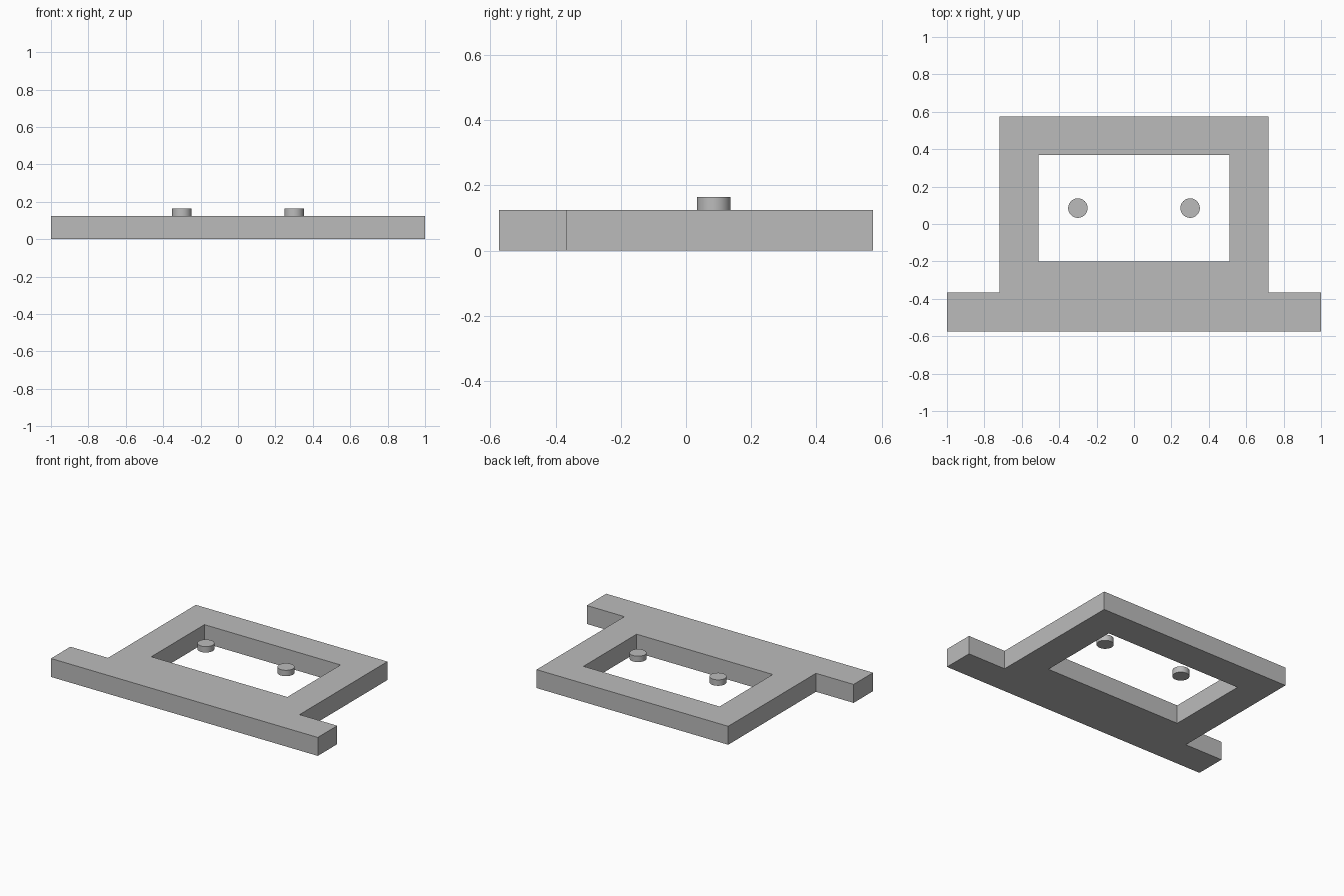
import bpy
import math

cube = bpy.data.objects.get("Cube")
if cube:
    bpy.data.objects.remove(cube, do_unlink=True)

THICK = 0.125      # plate thickness
BACK = 0.574       # half depth of the model
SHOULDER = -0.366  # back edge of the side arms

# Single grey material
grey = bpy.data.materials.new("plain_grey")
grey.use_nodes = True
colour = (0.5, 0.5, 0.5, 1)
grey.diffuse_color = colour
bsdf = grey.node_tree.nodes["Principled BSDF"]
bsdf.inputs["Base Color"].default_value = colour
bsdf.inputs["Roughness"].default_value = 0.7


def plate(name, outlines, depth):
    """Extrude flat outlines upward from z = 0; inner outlines become holes."""
    curve = bpy.data.curves.new(name + "_profile", "CURVE")
    curve.dimensions = "2D"
    curve.fill_mode = "BOTH"
    curve.extrude = depth / 2
    for points in outlines:
        spline = curve.splines.new("POLY")
        spline.points.add(len(points) - 1)
        for point, (x, y) in zip(spline.points, points):
            point.co = (x, y, 0, 1)
        spline.use_cyclic_u = True
    obj = bpy.data.objects.new(name, curve)
    bpy.context.collection.objects.link(obj)
    obj.location.z = depth / 2
    bpy.ops.object.select_all(action="DESELECT")
    obj.select_set(True)
    bpy.context.view_layer.objects.active = obj
    bpy.ops.object.convert(target="MESH")
    obj = bpy.context.object
    obj.data.materials.clear()
    obj.data.materials.append(grey)
    bpy.ops.object.shade_flat()
    return obj


# Frame with a wide front bar and a rectangular window
half = [(1, -BACK), (1, SHOULDER), (0.718, SHOULDER), (0.718, BACK)]
outer = half + [(-x, y) for x, y in reversed(half)]
window = [(-0.51, -0.2), (0.51, -0.2), (0.51, 0.369), (-0.51, 0.369)]
plate("frame", [outer, window], THICK)

# Pair of round buttons above the window
for side, x in (("left", 0.3), ("right", -0.3)):
    bpy.ops.mesh.primitive_cylinder_add(
        vertices=48, radius=0.052, depth=0.04,
        location=(x, 0.085, THICK + 0.02))
    button = bpy.context.object
    button.name = side + "_button"
    button.data.materials.append(grey)
    bpy.ops.object.shade_smooth_by_angle(angle=math.radians(30))
